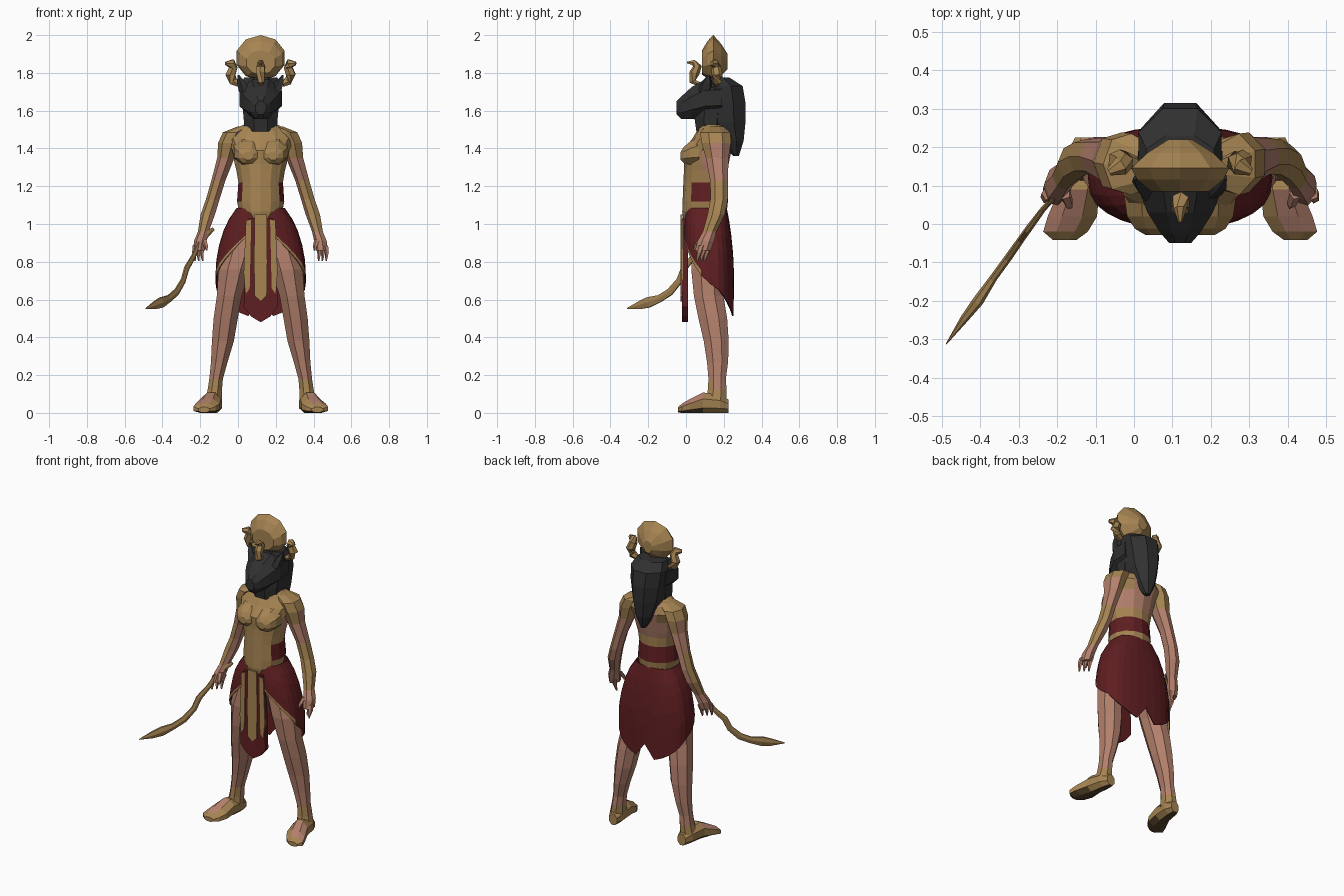
import bpy, bmesh, math
from mathutils import Vector

if "Cube" in bpy.data.objects:
    bpy.data.objects.remove(bpy.data.objects["Cube"], do_unlink=True)

CX = 0.12  # the body's own centre line
GOLD, SKIN, RED, BLACK, SOLE = range(5)


def make_mat(name, col):
    m = bpy.data.materials.new(name)
    m.use_nodes = True
    m.diffuse_color = (*col, 1)
    bsdf = m.node_tree.nodes["Principled BSDF"]
    bsdf.inputs["Base Color"].default_value = (*col, 1)
    bsdf.inputs["Roughness"].default_value = 0.9
    return m


MATS = [make_mat("antique gold", (0.38, 0.23, 0.085)),
        make_mat("skin", (0.45, 0.215, 0.15)),
        make_mat("dark red cloth", (0.115, 0.013, 0.015)),
        make_mat("black", (0.03, 0.03, 0.031)),
        make_mat("dark sole", (0.10, 0.06, 0.025))]


def finish(name, bm, rule):
    """Turn a bmesh into an object; rule is a material or a function of face centre and normal."""
    bmesh.ops.recalc_face_normals(bm, faces=bm.faces[:])
    bm.normal_update()
    for f in bm.faces:
        f.material_index = rule(f.calc_center_median(), f.normal) if callable(rule) else rule
    me = bpy.data.meshes.new(name)
    bm.to_mesh(me)
    bm.free()
    for m in MATS:
        me.materials.append(m)
    ob = bpy.data.objects.new(name, me)
    bpy.context.collection.objects.link(ob)
    return ob


def skin_rings(name, rings, rule, caps=True):
    """Bridge lists of points into a closed skin."""
    bm = bmesh.new()
    vs = [[bm.verts.new(p) for p in r] for r in rings]
    n = len(vs[0])
    for a, b in zip(vs, vs[1:]):
        for i in range(n):
            j = (i + 1) % n
            bm.faces.new((a[i], a[j], b[j], b[i]))
    if caps:
        bm.faces.new(vs[0])
        bm.faces.new(vs[-1])
    return finish(name, bm, rule)


def loft(name, rings, rule, n=8, upright=False, s=None):
    """Rings (x, y, z, half width, half depth); flat, or upright ones facing y. s mirrors about CX."""
    angles = [math.tau * (i + 0.5) / n for i in range(n)]
    cu = max(abs(math.cos(t)) for t in angles)
    cv = max(abs(math.sin(t)) for t in angles)
    out = []
    for x, y, z, a, b in rings:
        if s:
            x = CX + s * x
        ring = []
        for t in angles:
            u, v = a * math.cos(t) / cu, b * math.sin(t) / cv
            ring.append((x + u, y, max(0, z + v)) if upright else (x + u, y + v, z))
        out.append(ring)
    return skin_rings(name, out, rule)


def tube(name, pts, mat, n=6, flat=1.0):
    """Tapered tube through (x, y, z, radius); flat thins it sideways."""
    P = [Vector(p[:3]) for p in pts]
    out = []
    for i, p in enumerate(pts):
        t = (P[min(i + 1, len(P) - 1)] - P[max(i - 1, 0)]).normalized()
        ref = Vector((0.58, 0.81, 0)) if abs(t.z) > 0.95 else Vector((0, 0, 1))
        side = t.cross(ref).normalized()
        up = side.cross(t)
        out.append([P[i] + p[3] * (side * flat * math.cos(k * math.tau / n) + up * math.sin(k * math.tau / n))
                    for k in range(n)])
    return skin_rings(name, out, mat)


def plate(name, pts, y, thick, mat):
    """Outline in x (from CX) and z, extruded back in y."""
    return skin_rings(name, [[(CX + x, y + d, z) for x, z in pts] for d in (0, thick)], mat)


# Torso: gold front and shoulders, bare back, sash and belt
def torso_rule(c, nrm):
    if c.z > 1.42:
        return SKIN if c.y > 0.18 and abs(c.x - CX) < 0.09 else GOLD
    if 1.12 < c.z < 1.22:
        return GOLD if c.y < 0.045 else RED
    return GOLD if c.z < 1.28 or c.y < 0.07 else SKIN


loft("torso", [(CX, .085, 1.03, .08, .10), (CX, .098, 1.065, .115, .118), (CX, .102, 1.12, .125, .12),
               (CX, .10, 1.22, .118, .114), (CX, .103, 1.28, .128, .114), (CX, .108, 1.32, .138, .118),
               (CX, .113, 1.39, .15, .128), (CX, .142, 1.45, .18, .11), (CX, .15, 1.495, .145, .09),
               (CX, .13, 1.535, .075, .065)], torso_rule, n=14)

for s, side in ((1, "left"), (-1, "right")):
    # Chest
    loft(side + "_breast", [(.07, .07, 1.385, .075, .075), (.07, .02, 1.375, .068, .06),
                            (.068, -.012, 1.365, .05, .043), (.066, -.028, 1.36, .025, .022)],
         GOLD, upright=True, s=s)

    # Arm: gold shoulder and bracer, bare on the outside and back
    def arm_rule(c, nrm):
        if c.z > 1.37:
            return SKIN if nrm.x * s > .5 and nrm.y > -.2 and c.z < 1.44 else GOLD
        return GOLD if 0.98 < c.z < 1.19 and nrm.x * s > -.6 and nrm.y < .8 else SKIN
    loft(side + "_arm", [(.08, .15, 1.515, .045, .05), (.14, .155, 1.485, .06, .08), (.165, .16, 1.43, .06, .078),
                         (.182, .165, 1.35, .048, .06), (.222, .175, 1.23, .039, .047), (.252, .175, 1.13, .038, .046),
                         (.278, .16, 1.05, .04, .046), (.302, .125, .96, .03, .036), (.318, .105, .91, .035, .044),
                         (.325, .09, .86, .032, .042)], arm_rule, n=7, s=s)
    # Hand
    for k in range(3):
        x, y = .305 + .02 * k, .11 - .02 * k
        loft(f"{side}_finger_{k + 1}", [(x, y + .01, .885, .015, .018), (x + .006, y, .85, .012, .015),
                                        (x + .002, y - .012, .805, .004, .005)], SKIN, n=5, s=s)
    loft(side + "_thumb", [(.30, .08, .92, .016, .016), (.29, .055, .885, .013, .014),
                           (.285, .045, .86, .005, .006)], SKIN, n=5, s=s)

    # Leg with gold ankle straps
    loft(side + "_leg", [(.075, .115, 1.02, .07, .07), (.108, .115, .87, .085, .08), (.14, .113, .76, .083, .085),
                         (.166, .12, .62, .066, .078), (.185, .142, .50, .064, .076), (.20, .16, .38, .058, .066),
                         (.219, .167, .27, .044, .056), (.236, .165, .18, .036, .046), (.243, .165, .12, .038, .05),
                         (.25, .16, .06, .045, .055)],
         lambda c, nrm: GOLD if c.z < .1 or (c.z < .22 and nrm.y < -.2) else SKIN, s=s)
    # Sandalled foot
    loft(side + "_foot", [(.245, .225, .035, .028, .035), (.25, .18, .045, .046, .05), (.262, .09, .05, .052, .058),
                          (.28, .02, .033, .064, .04), (.298, -.02, .022, .058, .028), (.30, -.042, .016, .03, .014)],
         lambda c, nrm: SOLE if nrm.z < -.8 else (SKIN if c.y < .06 and nrm.z > .75 else GOLD),
         upright=True, s=s)

# Skirt: open in front, sweeping down to a slit at the back
PROFILE = [(1.085, .128, .108, .108), (1.0, .185, .122, .11), (.9, .218, .13, .115),
           (.78, .24, .134, .12), (.48, .238, .13, .122)]


def skirt_point(theta, z):
    for (z0, *a), (z1, *b) in zip(PROFILE, PROFILE[1:]):
        if z >= z1:
            f = (z0 - z) / (z0 - z1)
            rx, ry, cy = (p + (q - p) * f for p, q in zip(a, b))
            c, sn = math.cos(theta), math.sin(theta)
            # squared off, more so behind, so the cloth clears the legs
            c = math.copysign(abs(c) ** (.62 if c < 0 else .8), c)
            return (CX + rx * math.copysign(abs(sn) ** .85, sn), cy - ry * c, z)


N = 28
rows = []
for t in (0, .15, .3, .5, .7, .92, 1):
    row = []
    for i in range(N):
        th = math.tau * i / N - math.pi
        hem = .60 if i == 0 else .5 + .5 * (1 - abs(th) / math.pi) ** 1.4
        row.append(skirt_point(th, 1.085 + (hem - 1.085) * t))
    rows.append(row)

skirt = skin_rings("skirt", rows, RED, caps=False)
for f in skirt.data.polygons[-N:]:  # gold trim along the front opening
    if f.center.y < .07:
        f.material_index = GOLD
sol = skirt.modifiers.new("cloth", "SOLIDIFY")
sol.thickness = .006

# Hanging front cloth and gold strips
plate("front_cloth", [(-.065, 1.03), (.065, 1.03), (.085, .75), (.09, .56), (.05, .51), (0, .48),
                      (-.05, .51), (-.09, .56), (-.085, .75)], -.02, .03, RED)
plate("centre_strip", [(-.032, 1.05), (.032, 1.05), (.035, .8), (.032, .62), (0, .59), (-.032, .62),
                       (-.035, .8)], -.028, .009, GOLD)
for s, side in ((1, "left"), (-1, "right")):
    plate(side + "_strip", [(s * .05, 1.02), (s * .078, 1.02), (s * .09, .74), (s * .078, .63), (s * .058, .66)],
          -.026, .009, GOLD)

# Beast head, neck and long hair
loft("neck", [(CX, .13, 1.49, .085, .075), (CX, .13, 1.56, .09, .085), (CX, .14, 1.66, .10, .085)], BLACK)
loft("muzzle", [(CX, .19, 1.67, .11, .10), (CX, .10, 1.665, .112, .10), (CX, .03, 1.64, .085, .085),
                (CX, -.025, 1.615, .05, .06), (CX, -.05, 1.615, .028, .035)], BLACK, upright=True)
loft("hair", [(CX, .17, 1.775, .088, .06), (CX, .195, 1.73, .108, .105), (CX, .205, 1.64, .10, .11),
              (CX, .21, 1.54, .085, .105), (CX, .24, 1.44, .056, .065), (CX, .265, 1.36, .016, .015)], BLACK)
for s, side in ((1, "left"), (-1, "right")):
    loft(side + "_ear", [(.08, .10, 1.70, .035, .04), (.10, .11, 1.75, .025, .028), (.118, .12, 1.79, .004, .005)],
         BLACK, n=5, s=s)
    # Rearing serpent beside the disk
    tube(side + "_serpent", [(CX + s * x, y, z, r) for x, y, z, r in
         ((.115, .16, 1.74, .016), (.145, .165, 1.755, .025), (.16, .165, 1.79, .029), (.145, .16, 1.83, .025),
          (.155, .15, 1.85, .025), (.185, .135, 1.85, .01))], GOLD)

# Crown disk and front serpent
loft("crown_disk", [(CX, .085, 1.855, .075, .065), (CX, .115, 1.87, .112, .10), (CX, .145, 1.88, .127, .12),
                    (CX, .185, 1.87, .085, .085), (CX, .22, 1.86, .03, .04)], GOLD, n=10, upright=True)
tube("front_serpent", [(CX, .07, 1.74, .014), (CX, .035, 1.755, .02), (CX, .045, 1.80, .027),
                       (CX, .06, 1.835, .024), (CX, .04, 1.855, .017), (CX, .005, 1.855, .005)], GOLD)

# Curved sickle sword in the right hand
tube("sickle_sword", [(-.13, .13, .975, .010), (-.165, .105, .945, .018), (-.205, .07, .895, .014),
                      (-.235, .04, .83, .016), (-.272, -.01, .765, .02), (-.29, -.035, .70, .02),
                      (-.325, -.085, .64, .022), (-.365, -.14, .605, .022), (-.405, -.20, .585, .032),
                      (-.44, -.245, .57, .024), (-.488, -.312, .553, .003)], GOLD, flat=.45)
